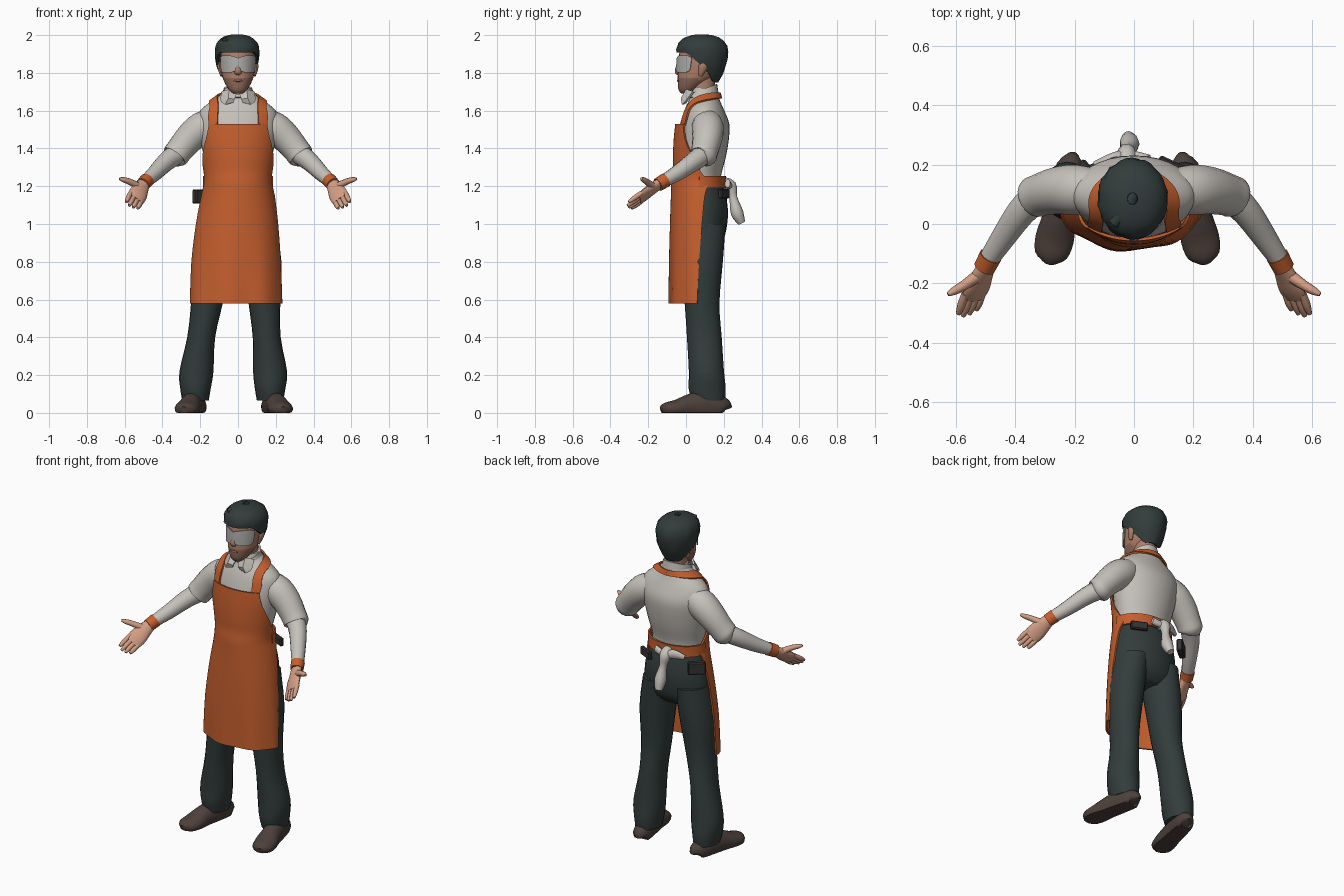
import bpy, bmesh, math, random
from mathutils import Vector as V

if "Cube" in bpy.data.objects:
    bpy.data.objects.remove(bpy.data.objects["Cube"])

random.seed(4)


def material(name, r, g, b):
    m = bpy.data.materials.new(name)
    m.diffuse_color = (r, g, b, 1)
    m.use_nodes = True
    m.node_tree.nodes["Principled BSDF"].inputs["Base Color"].default_value = m.diffuse_color
    return m


ORANGE = material("orange_cloth", .56, .115, .027)
SHIRT = material("pale_grey_cloth", .56, .53, .49)
PANTS = material("dark_green_grey", .032, .046, .044)
SHOE = material("dark_brown_leather", .075, .052, .043)
SKIN = material("hand_skin", .65, .34, .23)
FACE = material("face_skin", .42, .21, .14)
STUBBLE = material("stubble_skin", .28, .145, .10)
GLASS = material("pale_glass", .42, .41, .40)
POUCH = material("dark_pouch", .035, .033, .032)


def finish(name, bm, mat, thick=0, angle=45):
    bmesh.ops.recalc_face_normals(bm, faces=bm.faces[:])
    me = bpy.data.meshes.new(name)
    bm.to_mesh(me)
    bm.free()
    me.materials.append(mat)
    ob = bpy.data.objects.new(name, me)
    bpy.context.collection.objects.link(ob)
    bpy.ops.object.select_all(action='DESELECT')
    ob.select_set(True)
    bpy.context.view_layer.objects.active = ob
    if thick:
        mod = ob.modifiers.new("thickness", 'SOLIDIFY')
        mod.thickness, mod.offset = thick, 0
        bpy.ops.object.modifier_apply(modifier=mod.name)
    bpy.ops.object.shade_smooth_by_angle(angle=math.radians(angle))
    return ob


def smooth(rows, steps=3):
    """Resample rows of numbers along a Catmull-Rom spline."""
    out = []
    for i in range(len(rows) - 1):
        a, b, c, d = rows[max(i - 1, 0)], rows[i], rows[i + 1], rows[min(i + 2, len(rows) - 1)]
        for k in range(steps):
            t = k / steps
            out.append([.5 * (2 * q + (r - p) * t + (2 * p - 5 * q + 4 * r - s) * t * t
                              + (3 * q - p - 3 * r + s) * t ** 3) for p, q, r, s in zip(a, b, c, d)])
    return out + [list(rows[-1])]


def skin(name, rings, mat, closed=True, thick=0, caps=True, angle=45):
    bm = bmesh.new()
    vs = [[bm.verts.new(p) for p in ring] for ring in rings]
    n = len(vs[0])
    for a, b in zip(vs, vs[1:]):
        for i in range(n if closed else n - 1):
            j = (i + 1) % n
            bm.faces.new((a[i], a[j], b[j], b[i]))
    if closed and caps:
        bm.faces.new(vs[0])
        bm.faces.new(vs[-1])
    return finish(name, bm, mat, thick, angle)


def oval(z, cx, cy, rx, ry, deg, off=0):
    a = math.radians(deg)  # zero degrees points to the front
    return V((cx + (rx + off) * math.sin(a), cy - (ry + off) * math.cos(a), z))


def loft(name, rows, mat, n=24):
    return skin(name, [[oval(*r, 360 * i / n) for i in range(n)] for r in smooth(rows)], mat)


def on_body(rows, z, deg, off):
    """Point just outside a lofted body."""
    rows = sorted(smooth(rows))
    for a, b in zip(rows, rows[1:]):
        if a[0] <= z <= b[0]:
            t = (z - a[0]) / (b[0] - a[0])
            return oval(*[p + (q - p) * t for p, q in zip(a, b)], deg, off)


def tube(name, rows, mat, ref=(0, 0, 1), n=14, floor=None):
    rows = smooth(rows)
    pts = [V(r[:3]) for r in rows]
    rings = []
    for i, r in enumerate(rows):
        t = (pts[min(i + 1, len(pts) - 1)] - pts[max(i - 1, 0)]).normalized()
        u = (V(ref) - t * V(ref).dot(t)).normalized()
        v = t.cross(u)
        ring = []
        for k in range(n):
            a = 2 * math.pi * k / n
            p = pts[i] + u * r[3] * math.cos(a) + v * r[-1] * math.sin(a)
            if floor is not None:
                p.z = max(p.z, floor)
            ring.append(p)
        rings.append(ring)
    return skin(name, rings, mat)


# Shirt body
TORSO = [(1.16, 0, .07, .162, .12), (1.25, 0, .07, .16, .115), (1.35, 0, .08, .18, .13),
         (1.45, 0, .09, .20, .137), (1.53, 0, .099, .213, .13), (1.6, 0, .097, .2, .106),
         (1.65, 0, .097, .14, .084), (1.69, 0, .097, .085, .072), (1.72, 0, .095, .07, .065)]
loft("shirt_body", TORSO, SHIRT, 32)

# Trousers: seat and two legs
loft("trouser_seat", [(1.22, 0, .072, .163, .118), (1.1, 0, .077, .193, .143), (1.0, 0, .08, .204, .138),
                      (.92, 0, .08, .2, .118), (.87, 0, .08, .14, .07)], PANTS, 28)
LEG = [(1.0, .08, .095, .13), (.8, .085, .1, .11), (.58, .085, .084, .092), (.4, .097, .074, .092),
       (.22, .108, .09, .093), (.13, .112, .081, .098), (.065, .118, .07, .088)]
for side, xs in (("left", (-.11, -.14, -.165, -.195, -.22, -.225, -.225)),
                 ("right", (.105, .13, .14, .152, .17, .17, .17))):
    loft(side + "_trouser_leg", [(z, x, y, rx, ry) for (z, y, rx, ry), x in zip(LEG, xs)], PANTS, 20)

# Shoes
for side, heel, toe in (("left", -.212, -.285), ("right", .168, .24)):
    rows = []
    for y, w, h in ((.21, .02, .05), (.195, .048, .085), (.1, .056, .115), (.02, .058, .10),
                    (-.05, .066, .07), (-.105, .055, .055), (-.13, .02, .035)):
        rows.append((heel + (toe - heel) * (.2 - y) / .33, y, h * .35, h * .65, w))
    tube(side + "_shoe", rows, SHOE, n=18, floor=0)

# Apron sheet: height, centre x, half width, centre y, depth, wrap angle
APRON = [(.58, -.01, .24, .065, .15, 90), (.8, -.01, .232, .073, .157, 90), (1.0, -.005, .213, .08, .16, 92),
         (1.15, 0, .19, .083, .158, 96), (1.22, 0, .175, .07, .143, 108), (1.28, 0, .178, .07, .135, 93),
         (1.35, 0, .192, .08, .145, 74), (1.45, 0, .212, .09, .15, 52), (1.53, 0, .222, .1, .152, 43)]
sheet = []
for z, cx, rx, cy, ry, wrap in smooth(APRON):
    row = []
    for i in range(33):
        deg = wrap * (i / 16 - 1)
        p = oval(z, cx, cy, rx, ry, deg)
        p.y += .012 * max(0, 1.05 - z) * math.sin(math.radians(deg) * 7)
        row.append(p)
    sheet.append(row)
skin("apron", sheet, ORANGE, closed=False, thick=.01)

# Apron straps over the shoulders and around the neck: inner and outer (height, angle)
STRAP = [(1.52, 29, 1.52, 43), (1.57, 29, 1.57, 45), (1.61, 31, 1.61, 48), (1.645, 42, 1.637, 62),
         (1.672, 65, 1.652, 88), (1.688, 100, 1.66, 115), (1.695, 140, 1.665, 145), (1.695, 180, 1.665, 180)]
for side, s in (("left", -1), ("right", 1)):
    rows = [[on_body(TORSO, a + (c - a) * t / 3, s * (b + (d - b) * t / 3), .011) for t in range(4)]
            for a, b, c, d in smooth(STRAP)]
    skin(side + "_apron_strap", rows, ORANGE, closed=False, thick=.01)

# Waist band, knotted cloth and pouches at the back
skin("waist_band", [[on_body(TORSO, z, 90 + 7.5 * i, .02) for i in range(25)] for z in (1.19, 1.22, 1.255)],
     ORANGE, closed=False, thick=.01)
tube("cloth_knot", [(-.02, .19, 1.22, .03), (-.025, .235, 1.2, .034), (-.02, .25, 1.14, .022),
                    (-.015, .27, 1.06, .034), (-.02, .295, 1.005, .02)], SHIRT, ref=(1, 0, 0), n=9)
tube("cloth_bow", [(-.13, .2, 1.2, .015, .012), (-.07, .225, 1.215, .028, .016), (-.02, .23, 1.2, .016, .02),
                   (.05, .22, 1.215, .025, .014)], SHIRT, n=9)
for name, loc, size, turn in (("side_pouch", (-.195, .175, 1.145), (.10, .035, .075), 40),
                              ("back_pouch", (.13, .2, 1.16), (.10, .025, .05), -25)):
    bm = bmesh.new()
    bmesh.ops.create_cube(bm, size=1)
    bmesh.ops.scale(bm, vec=size, verts=bm.verts)
    bmesh.ops.bevel(bm, geom=bm.edges[:], offset=.006, segments=1, affect='EDGES')
    ob = finish(name, bm, POUCH, angle=30)
    ob.location, ob.rotation_euler.z = loc, math.radians(turn)

# Arms, wrist bands and hands
for side, s in (("left", -1), ("right", 1)):
    def limb(name, rows, mat, ref=(0, 0, 1), n=14):
        tube(side + "_" + name, [(s * r[0],) + tuple(r[1:]) for r in rows], mat, (s * ref[0], ref[1], ref[2]), n)

    limb("sleeve", [(.11, .11, 1.55, .07), (.19, .115, 1.51, .085), (.255, .113, 1.455, .08),
                    (.31, .1, 1.39, .072), (.335, .09, 1.358, .07), (.34, .085, 1.352, .05)], SHIRT, n=18)
    limb("forearm", [(.325, .095, 1.37, .055), (.38, .04, 1.33, .05), (.44, -.045, 1.27, .042),
                     (.49, -.12, 1.225, .034)], SHIRT)
    limb("wrist_band", [(.483, -.108, 1.232, .039), (.504, -.148, 1.208, .037)], ORANGE)
    w = V((.78, 0, .6))
    limb("palm", [(.495, -.135, 1.218, .032, .026), (.515, -.18, 1.185, .044, .023),
                  (.53, -.22, 1.155, .051, .02), (.545, -.25, 1.13, .046, .015)], SKIN, w)
    for i, length in enumerate((.8, 1, 1.1, 1)):
        base = V((.54, -.235, 1.143)) + w * (i - 1.5) * .024
        step = V((.024, -.068, -.048)) * length
        limb("finger_%d" % (i + 1), [(*base, .013), (*(base + step * .6), .0135), (*(base + step), .008)],
             SKIN, w, 8)
    limb("thumb", [(.52, -.17, 1.195, .022), (.57, -.205, 1.222, .017), (.605, -.225, 1.234, .014),
                   (.627, -.237, 1.24, .007)], SKIN, n=8)

# Head and neck, with stubble on the jaw
loft("neck", [(1.66, 0, .095, .062, .06), (1.72, 0, .088, .06, .065), (1.8, 0, .085, .06, .07)], FACE, 18)
HEAD = [(1.692, 0, .0, .028, .026), (1.712, 0, .012, .05, .052), (1.76, 0, .042, .076, .086),
        (1.8, 0, .062, .086, .105), (1.86, 0, .077, .091, .117), (1.92, 0, .082, .088, .113),
        (1.97, 0, .082, .06, .08)]
head = loft("head", HEAD, FACE, 28)
head.data.materials.append(STUBBLE)
for f in head.data.polygons:
    f.material_index = int(f.center.z < 1.775 and f.center.y < .07)
tube("nose", [(0, -.03, 1.86, .012, .01), (0, -.044, 1.825, .014, .013), (0, -.047, 1.803, .019, .012),
              (0, -.035, 1.792, .012, .006)], FACE, ref=(1, 0, 0), n=10)
tube("mouth", [(-.026, -.036, 1.757, .004), (0, -.043, 1.758, .006), (.026, -.036, 1.757, .004)], STUBBLE, n=8)
for side, s in (("left", -1), ("right", 1)):
    tube(side + "_ear", [(s * .086, .075, 1.785, .01, .008), (s * .095, .085, 1.815, .02, .01),
                         (s * .099, .09, 1.84, .022, .01), (s * .095, .088, 1.858, .01, .006)],
         FACE, ref=(0, 1, 0), n=10)

# Clear eye shield, narrower over the nose
shield = []
for i in range(-16, 17):
    h = .032 + .014 * math.sin(min(abs(i) / 8, 1) * math.pi / 2) - .012 * max(0, abs(i) - 13) / 3
    shield.append([on_body(HEAD, 1.847 + h * k / 2, i * 4.2, .008) for k in range(-2, 3)])
skin("eye_shield", shield, GLASS, closed=False, thick=.005)

# Hair cap, low at the nape and high over the forehead
rings = []
for k in range(10):
    ring = []
    for i in range(36):
        deg = i * 10
        back = (1 - math.cos(math.radians(deg))) / 2
        low = 1.908 if back < .2 else 1.908 - .155 * min(1, (back - .2) / .65)
        z = low + (1.998 - low) * math.sin(k / 9 * math.pi / 2)
        up = max(0, (z - 1.91) / .0885)
        f = (1 - min(up, .999) ** 2.6) ** .45 if up else 1 - .9 * ((1.91 - z) / .16) ** 2 * .45
        f = max(f, .1) * (1 + random.uniform(-.025, .025))
        ring.append(oval(z, -.005, .085, .112 * f, .13 * f, deg))
    rings.append(ring)
skin("hair", rings, PANTS, thick=.012, caps=False, angle=35)
tube("hair_crown", [(-.07, .0, 1.965, .02), (-.03, .05, 1.972, .027), (0, .11, 1.97, .027),
                    (.02, .15, 1.955, .02)], PANTS, n=9)

# Shirt collar: tilted band and two front wings
band = []
for k in range(4):
    t = k / 3
    band.append([oval(1.67 + t * (.042 - .028 * math.cos(math.radians(d))), 0, .088,
                      .084 - .012 * t, .082 - .01 * t, d) for d in range(0, 360, 15)])
skin("collar_band", band, SHIRT, thick=.01, caps=False)
for side, s in (("left", -1), ("right", 1)):
    skin(side + "_collar_wing", [[V((s * .008, .0, 1.69)), V((s * .045, .005, 1.71)), V((s * .082, .04, 1.7))],
                                 [V((s * .018, -.02, 1.66)), V((s * .05, -.022, 1.665)), V((s * .09, .01, 1.66))],
                                 [V((s * .025, -.012, 1.645)), V((s * .066, -.016, 1.632)),
                                  V((s * .085, .0, 1.645))]], SHIRT, closed=False, thick=.012, angle=20)
